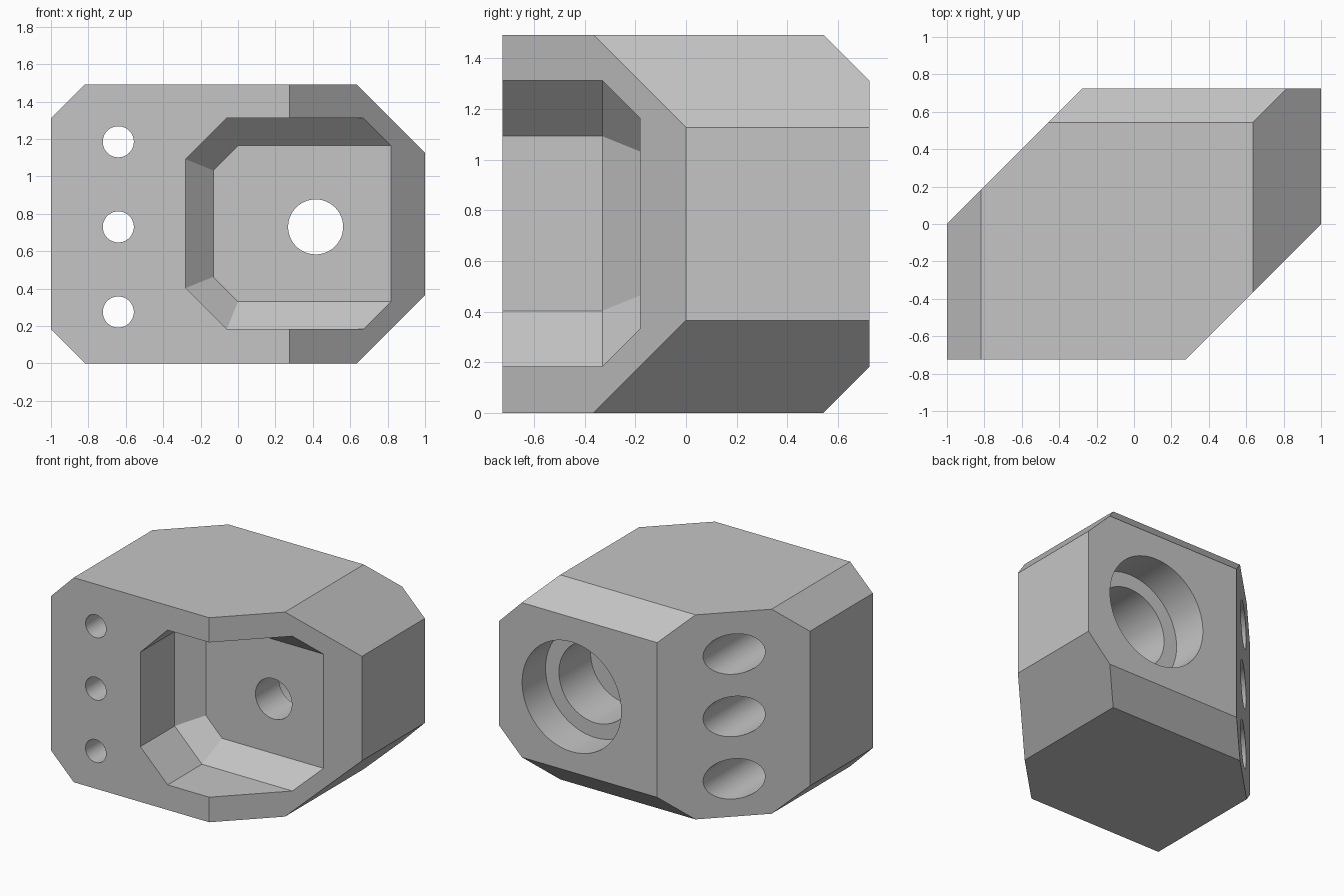
import bpy, bmesh, math
from mathutils import Vector

if "Cube" in bpy.data.objects:
    bpy.data.objects.remove(bpy.data.objects["Cube"])

HEIGHT = 1.492
HALF = 0.725          # half depth
AXIS_Z = 0.73         # height of the bore axis

grey = bpy.data.materials.new("light_grey")
grey.use_nodes = True
grey.diffuse_color = (0.56, 0.56, 0.56, 1)
grey.node_tree.nodes["Principled BSDF"].inputs["Base Color"].default_value = grey.diffuse_color


def make_object(name, bm):
    bmesh.ops.recalc_face_normals(bm, faces=bm.faces)
    mesh = bpy.data.meshes.new(name)
    bm.to_mesh(mesh)
    bm.free()
    mesh.materials.append(grey)
    obj = bpy.data.objects.new(name, mesh)
    bpy.context.collection.objects.link(obj)
    return obj


def loft(bm, rings):
    """Skin matching closed rings of points and cap both ends."""
    loops = [[bm.verts.new(p) for p in ring] for ring in rings]
    for a, b in zip(loops, loops[1:]):
        for i in range(len(a)):
            j = (i + 1) % len(a)
            bm.faces.new((a[i], a[j], b[j], b[i]))
    bm.faces.new(loops[0])
    bm.faces.new(loops[-1])


def stepped_bore(name, x, z, steps, sides=64):
    """Stepped cylinder along y; steps are (y, radius) pairs."""
    bm = bmesh.new()
    angles = [math.tau * i / sides for i in range(sides)]
    loft(bm, [[(x + r * math.cos(a), y, z + r * math.sin(a)) for a in angles]
              for y, r in steps])
    return make_object(name, bm)


# Body: six-sided plan with two long diagonal faces
plan = [(-1, 0), (-1, -HALF), (0.275, -HALF), (1, 0), (1, HALF), (-0.275, HALF)]
bm = bmesh.new()
loft(bm, [[(x, y, z) for x, y in plan] for z in (0, HEIGHT)])

# Chamfers along the top and bottom of the two sides and the back
chamfers = [((-1, 0), 0.182), ((1, 0), 0.365), ((0, 1), 0.182)]
for (nx, ny), size in chamfers:
    for up in (1, -1):
        edge_z = HEIGHT - size if up > 0 else size
        point = Vector((nx, ny * HALF, edge_z))
        cut = bmesh.ops.bisect_plane(
            bm, geom=bm.verts[:] + bm.edges[:] + bm.faces[:], dist=1e-5,
            plane_co=point, plane_no=Vector((nx, ny, up)).normalized(),
            clear_outer=True)
        rim = [e for e in cut["geom_cut"] if isinstance(e, bmesh.types.BMEdge)]
        bmesh.ops.contextual_create(bm, geom=rim)
body = make_object("mount_body", bm)


# Front pocket: bevelled floor, open through the diagonal face
def pocket_ring(y, inset, corner):
    left, low, high, far = -0.28 + inset, 0.183 + inset, 1.312 - inset, 1.5
    return [(left, y, low + corner), (left + corner, y, low), (far, y, low),
            (far, y, high), (left + corner, y, high), (left, y, high - corner)]


bm = bmesh.new()
loft(bm, [pocket_ring(-1, 0, 0.22), pocket_ring(-0.33, 0, 0.22),
          pocket_ring(-0.182, 0.148, 0.132)])
cutters = [make_object("pocket_cutter", bm)]

# Main bore: small hole in the pocket floor, two wider steps at the back
cutters.append(stepped_bore("main_bore_cutter", 0.415, AXIS_Z, [
    (-0.25, 0.147), (0.09, 0.147), (0.09, 0.292),
    (0.455, 0.292), (0.455, 0.4), (1, 0.4)]))

# Three screw holes, widened from the back diagonal
for i in (-1, 0, 1):
    cutters.append(stepped_bore("screw_hole_cutter", -0.64, AXIS_Z + i * 0.455, [
        (-1, 0.083), (-0.36, 0.083), (-0.36, 0.147), (1, 0.147)]))

# Cut everything out of the body
bpy.context.view_layer.objects.active = body
for cutter in cutters:
    cutter.hide_render = True
    mod = body.modifiers.new(cutter.name, "BOOLEAN")
    mod.operation = "DIFFERENCE"
    mod.solver = "EXACT"
    mod.object = cutter
    bpy.ops.object.modifier_apply(modifier=mod.name)
for cutter in cutters:
    bpy.data.objects.remove(cutter)

# Smooth bores, crisp edges elsewhere
for other in bpy.context.selected_objects:
    other.select_set(False)
body.select_set(True)
bpy.ops.object.shade_smooth_by_angle(angle=math.radians(20))
